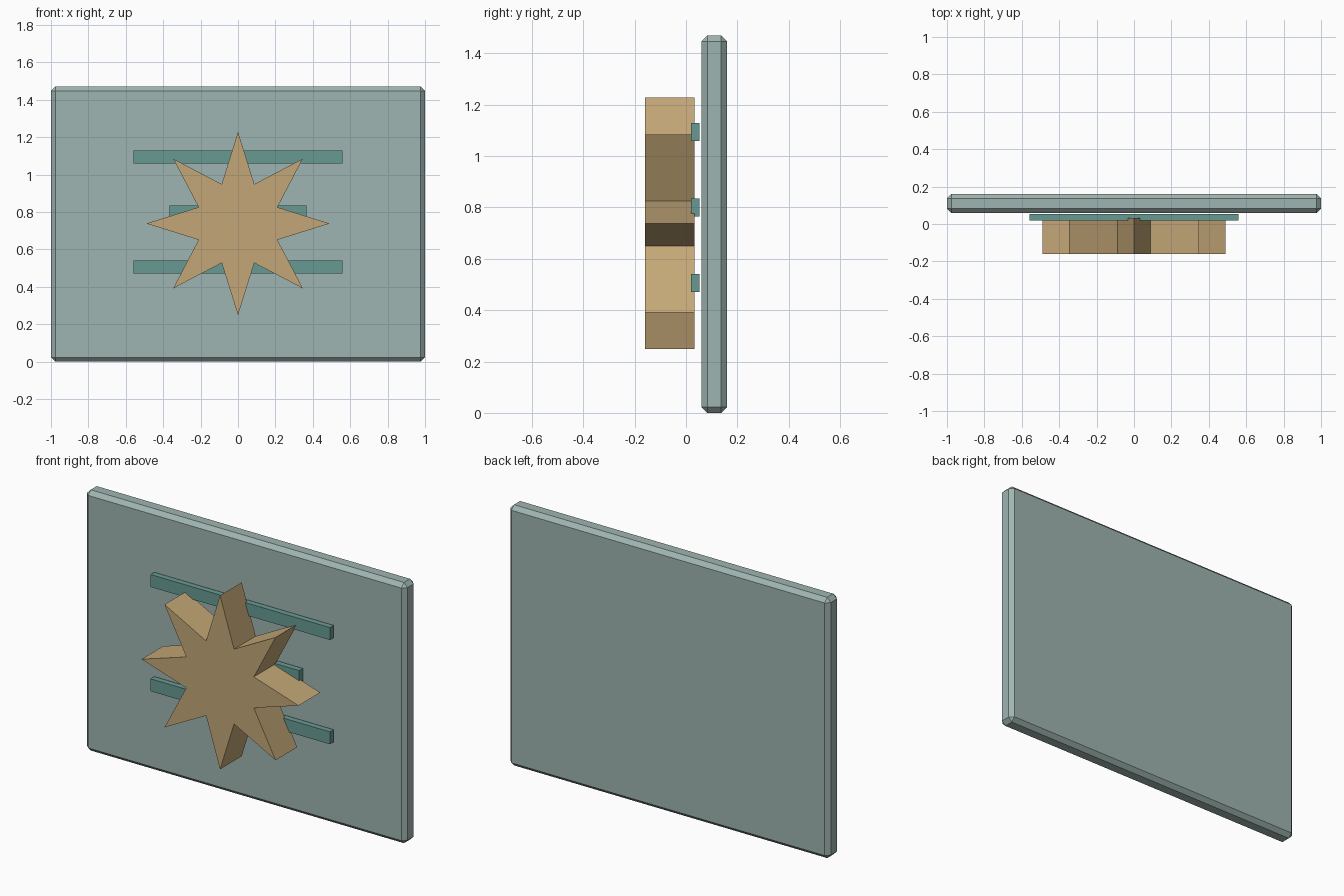
import bpy, bmesh, math

if "Cube" in bpy.data.objects:
    bpy.data.objects.remove(bpy.data.objects["Cube"])


def material(name, rgb):
    m = bpy.data.materials.new(name)
    lin = [((c / 255 + 0.055) / 1.055) ** 2.4 for c in rgb]
    m.diffuse_color = (*lin, 1)
    m.use_nodes = True
    m.node_tree.nodes["Principled BSDF"].inputs["Base Color"].default_value = m.diffuse_color
    return m


PLATE = material("grey green", (159, 181, 177))
BAR = material("teal", (104, 154, 147))
STAR = material("tan", (195, 167, 119))


def finish(name, bm, mat):
    bmesh.ops.recalc_face_normals(bm, faces=bm.faces)
    mesh = bpy.data.meshes.new(name)
    bm.to_mesh(mesh)
    bm.free()
    mesh.materials.append(mat)
    ob = bpy.data.objects.new(name, mesh)
    bpy.context.collection.objects.link(ob)
    return ob


def box(name, lo, hi, mat, bevel=0):
    bm = bmesh.new()
    bmesh.ops.create_cube(bm, size=1)
    for v in bm.verts:
        v.co = [(a + b) / 2 + c * (b - a) for a, b, c in zip(lo, hi, v.co)]
    if bevel:
        bmesh.ops.bevel(bm, geom=bm.edges[:], offset=bevel, segments=1,
                        affect='EDGES', profile=0.5)
    return finish(name, bm, mat)


# Chamfered back panel
box("back_panel", (-1, 0.06, 0), (1, 0.16, 1.47), PLATE, 0.023)

# Three horizontal bars, the middle one shorter
for name, half, z in (("lower_bar", 0.56, 0.505),
                      ("middle_bar", 0.367, 0.799),
                      ("upper_bar", 0.56, 1.093)):
    box(name, (-half, 0.02, z - 0.035), (half, 0.053, z + 0.035), BAR)

# Eight-pointed star extruded towards the front
bm = bmesh.new()
ring = []
for i in range(16):
    r = 0.228 if i % 2 else 0.49
    a = math.pi * i / 8
    ring.append(bm.verts.new((r * math.cos(a), -0.16, 0.738 + r * math.sin(a))))
face = bm.faces.new(ring)
ext = bmesh.ops.extrude_face_region(bm, geom=[face], use_keep_orig=True)
for v in ext["geom"]:
    if isinstance(v, bmesh.types.BMVert):
        v.co.y = 0.033
finish("star", bm, STAR)
